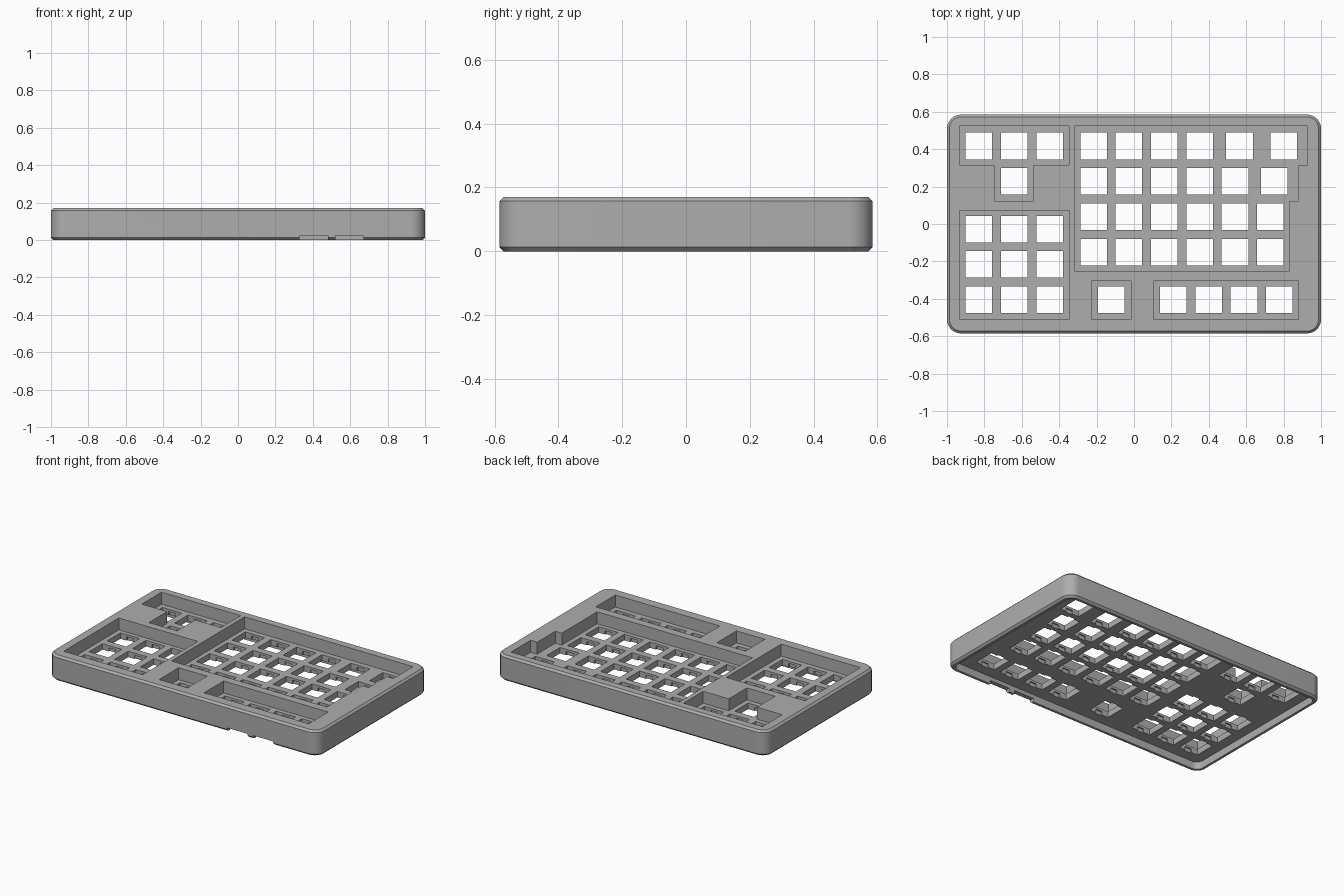
import bpy, bmesh, math

old = bpy.data.objects.get("Cube")
if old:
    bpy.data.objects.remove(old, do_unlink=True)

HALF_X, HALF_Y, TOP = 1.0, 0.585, 0.17
FLOOR, UNDERSIDE, WALL = 0.09, 0.05, 0.03
CORNER, CHAMFER, HOLE = 0.075, 0.013, 0.142

grey = bpy.data.materials.new("mid grey plastic")
grey.use_nodes = True
COLOUR = (0.42, 0.42, 0.42, 1)
grey.diffuse_color = COLOUR
grey.node_tree.nodes["Principled BSDF"].inputs["Base Color"].default_value = COLOUR


def rounded_rect(inset, segments=8):
    """Outline of the case, pulled in by an inset."""
    r = CORNER - inset
    points = []
    for quarter, (sx, sy) in enumerate([(1, 1), (-1, 1), (-1, -1), (1, -1)]):
        for i in range(segments + 1):
            a = math.pi / 2 * (quarter + i / segments)
            points.append((sx * (HALF_X - CORNER) + r * math.cos(a),
                           sy * (HALF_Y - CORNER) + r * math.sin(a)))
    return points


def loft(bm, rings):
    """Closed solid through (outline, height) rings from bottom to top."""
    loops = [[bm.verts.new((x, y, z)) for x, y in outline] for outline, z in rings]
    n = len(loops[0])
    for low, high in zip(loops, loops[1:]):
        for i in range(n):
            j = (i + 1) % n
            bm.faces.new((low[i], low[j], high[j], high[i]))
    bm.faces.new(loops[0][::-1])
    bm.faces.new(loops[-1])


def rect(x0, x1, y0, y1):
    return [(x0, y0), (x1, y0), (x1, y1), (x0, y1)]


def centred(x, y, w, d):
    return rect(x - w / 2, x + w / 2, y - d / 2, y + d / 2)


def solid(name, parts):
    bm = bmesh.new()
    for rings in parts:
        loft(bm, rings)
    bmesh.ops.recalc_face_normals(bm, faces=bm.faces)
    mesh = bpy.data.meshes.new(name)
    bm.to_mesh(mesh)
    bm.free()
    mesh.materials.append(grey)
    obj = bpy.data.objects.new(name, mesh)
    bpy.context.collection.objects.link(obj)
    return obj


def prisms(outlines, z0, z1):
    return [[(o, z0), (o, z1)] for o in outlines]


# Case body with chamfered top and bottom edges
case = solid("keyboard_case", [[
    (rounded_rect(CHAMFER), 0), (rounded_rect(0), CHAMFER),
    (rounded_rect(0), TOP - CHAMFER), (rounded_rect(CHAMFER), TOP)]])

# Stepped pockets around the key groups
L, R, T, B = -0.932, -0.347, 0.523, -0.51
pockets = [
    [(L, T), (L, 0.315), (-0.745, 0.315), (-0.745, 0.123),
     (-0.537, 0.123), (-0.537, 0.315), (R, 0.315), (R, T)],
    [(-0.317, T), (-0.317, -0.25), (0.832, -0.25), (0.832, 0.123),
     (0.88, 0.123), (0.88, 0.315), (0.928, 0.315), (0.928, T)],
    rect(L, R, B, 0.072),
    rect(-0.226, -0.016, B, -0.304),
    rect(0.106, 0.88, B, -0.304),
]
pockets = [o[::-1] if i > 1 else o for i, o in enumerate(pockets)]

# Key positions, on a regular pitch
PITCH = 0.189
left_cols = [-0.829 + PITCH * i for i in range(3)]
main_cols = [-0.216 + PITCH * i for i in range(4)]
rows = [0.417 - PITCH * i for i in range(4)]
low_rows = [-0.405 + PITCH * i for i in range(3)]
keys = [(x, rows[0]) for x in left_cols] + [(left_cols[1], rows[1])]
keys += [(x, y) for x in left_cols for y in low_rows]
keys += [(x, y) for x in main_cols for y in rows]
keys += list(zip([0.564, 0.54, 0.54, 0.54], rows))
keys += list(zip([0.80, 0.751, 0.729, 0.729], rows))
keys += [(-0.122, low_rows[0])]
keys += [(0.21 + PITCH * i, low_rows[0]) for i in range(4)]

# Clip recesses sit under a thin lip on two sides of each key hole
LIP = 0.015
cutters = [
    solid("cavity_cutter", prisms([rounded_rect(WALL)], -0.05, UNDERSIDE)),
    solid("pocket_cutter", prisms(pockets, FLOOR, TOP + 0.05)),
    solid("key_hole_cutter", prisms(
        [centred(x, y, HOLE, HOLE) for x, y in keys], 0.02, FLOOR + 0.02)),
    solid("clip_cutter", prisms(
        [centred(x, y, 0.05, HOLE + 0.018) for x, y in keys], 0.02, FLOOR - LIP)),
    solid("port_cutter", prisms(
        [centred(x, -HALF_Y, 0.15, 0.1) for x in (0.405, 0.595)], -0.05, 0.024)),
]

bpy.context.view_layer.objects.active = case
for cutter in cutters:
    mod = case.modifiers.new(cutter.name, "BOOLEAN")
    mod.operation = "DIFFERENCE"
    mod.solver = "EXACT"
    mod.object = cutter
    bpy.ops.object.modifier_apply(modifier=mod.name)
    bpy.data.objects.remove(cutter, do_unlink=True)

# Smooth the round corners and keep the cut edges sharp
bpy.ops.object.select_all(action="DESELECT")
case.select_set(True)
bpy.ops.object.shade_smooth_by_angle(angle=math.radians(30))
